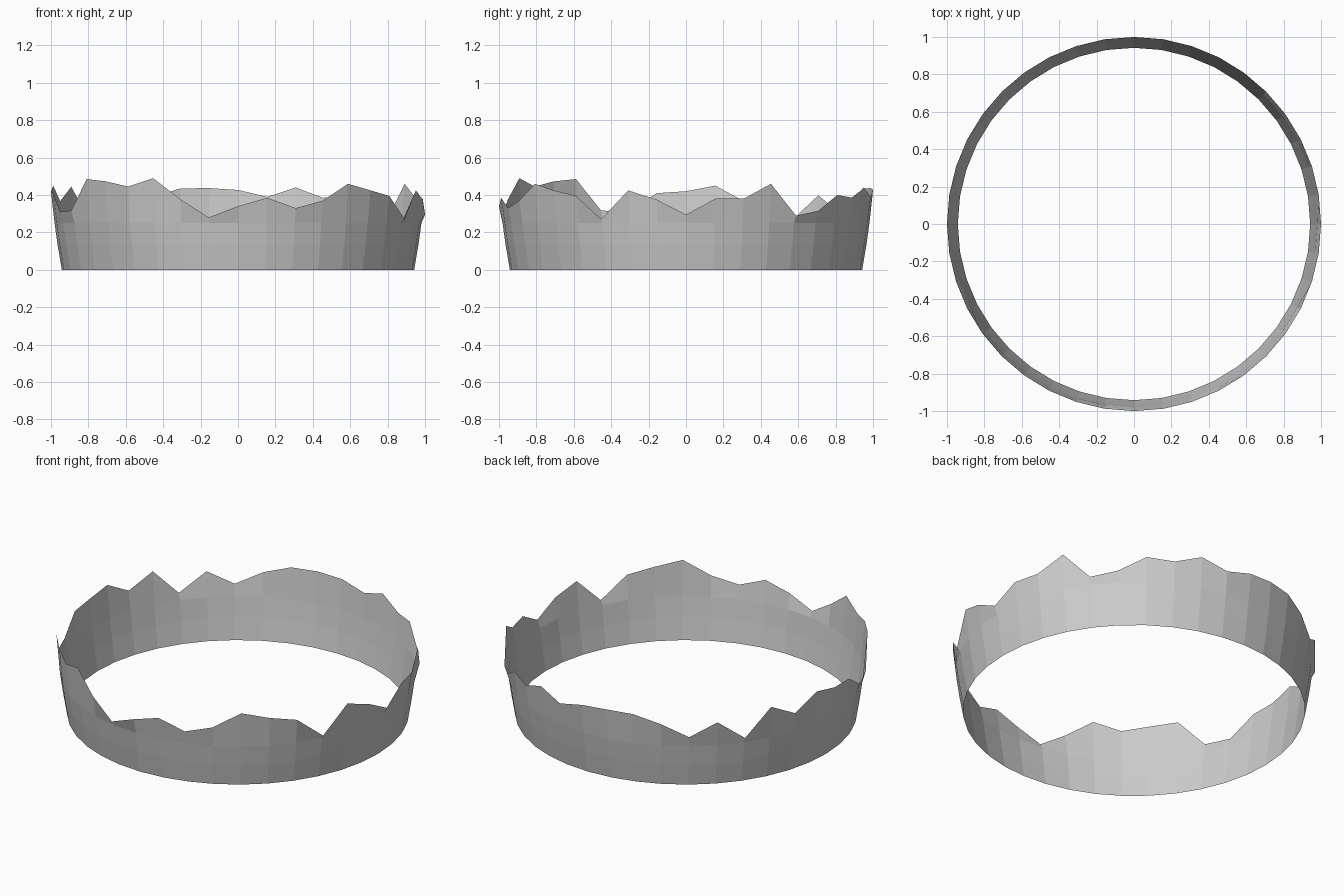
import bpy, bmesh, math

if "Cube" in bpy.data.objects:
    bpy.data.objects.remove(bpy.data.objects["Cube"])

# rim heights, counter-clockwise from the front (-y) through the right (+x)
RIM = [.34, .385, .33, .37, .46, .425, .395, .27, .425, .375,
       .295, .38, .38, .46, .29, .315, .40, .385, .44, .39,
       .427, .437, .435, .39, .315, .398, .285, .445, .367, .45,
       .42, .41, .31, .317, .485, .473, .445, .49, .378, .28]
# flared lower wall (radius, height)
PROFILE = [(.942, 0), (.964, .13), (.981, .25)]
TOP_RADIUS = 1.0
N = len(RIM)

bm = bmesh.new()


def point(k, r, z):
    a = math.tau * k / N
    return bm.verts.new((r * math.sin(a), -r * math.cos(a), z))


# open wall: regular rings below, jagged ring on top
rings = [[point(k, r, z) for k in range(N)] for r, z in PROFILE]
rings.append([point(k, TOP_RADIUS, RIM[k]) for k in range(N)])
for low, high in zip(rings, rings[1:]):
    for k in range(N):
        j = (k + 1) % N
        bm.faces.new((low[k], low[j], high[j], high[k]))

mesh = bpy.data.meshes.new("jagged_ring_wall")
bm.to_mesh(mesh)
bm.free()
ring = bpy.data.objects.new("jagged_ring_wall", mesh)
bpy.context.collection.objects.link(ring)
